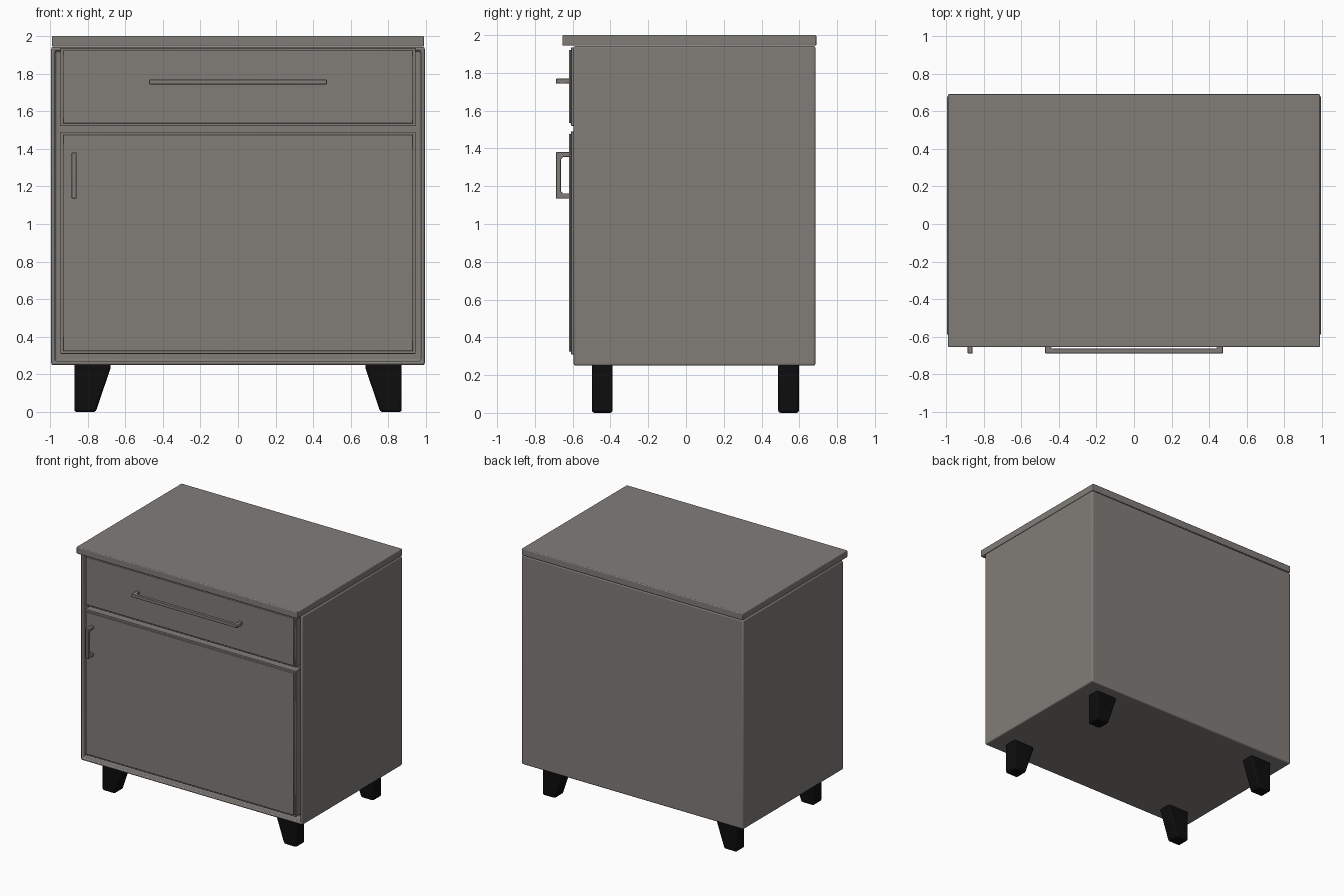
import bpy
import bmesh
import math

cube = bpy.data.objects.get("Cube")
if cube:
    bpy.data.objects.remove(cube, do_unlink=True)


def material(name, rgb):
    mat = bpy.data.materials.new(name)
    mat.use_nodes = True
    mat.diffuse_color = (*rgb, 1)
    mat.node_tree.nodes["Principled BSDF"].inputs["Base Color"].default_value = (*rgb, 1)
    return mat


GREY = material("warm grey", (0.22, 0.205, 0.19))
BLACK = material("black", (0.004, 0.004, 0.004))


def finish(name, bm, mat, bevel, segments=3):
    """Turn a bmesh into a softly bevelled, smooth object."""
    bmesh.ops.recalc_face_normals(bm, faces=bm.faces)
    mesh = bpy.data.meshes.new(name)
    bm.to_mesh(mesh)
    bm.free()
    mesh.materials.append(mat)
    obj = bpy.data.objects.new(name, mesh)
    bpy.context.collection.objects.link(obj)
    mod = obj.modifiers.new("soft edges", 'BEVEL')
    mod.width = bevel
    mod.segments = segments
    mod.limit_method = 'ANGLE'
    mod.angle_limit = math.radians(20)
    bpy.ops.object.select_all(action='DESELECT')
    obj.select_set(True)
    bpy.context.view_layer.objects.active = obj
    bpy.ops.object.shade_smooth_by_angle(angle=math.radians(40))
    return obj


def box(x, y, z):
    """Box from (min, max) pairs."""
    bm = bmesh.new()
    bmesh.ops.create_cube(bm, size=1)
    for v in bm.verts:
        v.co = [lo + (hi - lo) * (c + 0.5) for c, (lo, hi) in zip(v.co, (x, y, z))]
    return bm


def inset_front(bm, width, shift):
    """Inset the front face and move it along y."""
    bm.normal_update()
    front = min(bm.faces, key=lambda f: f.calc_center_median().y)
    bmesh.ops.inset_region(bm, faces=[front], thickness=width)
    ring = bmesh.ops.extrude_face_region(bm, geom=[front])
    verts = [g for g in ring["geom"] if isinstance(g, bmesh.types.BMVert)]
    bmesh.ops.translate(bm, verts=verts, vec=(0, shift, 0))
    if front.is_valid:
        bmesh.ops.delete(bm, geom=[front], context='FACES_ONLY')


# Carcass with a shallow open front
bm = box((-0.993, 0.993), (-0.595, 0.685), (0.25, 1.942))
inset_front(bm, 0.03, 0.06)
finish("carcass", bm, GREY, 0.012)

# Overhanging worktop
finish("worktop", box((-0.989, 0.989), (-0.655, 0.69), (1.944, 2.0)), GREY, 0.006)

# Drawer and door fronts, each with a raised centre panel
for name, z in (("drawer_front", (1.52, 1.935)), ("door_front", (0.31, 1.49))):
    bm = box((-0.945, 0.945), (-0.609, -0.54), z)
    inset_front(bm, 0.02, -0.011)
    finish(name, bm, GREY, 0.003, 2)


def handle(name, length, location, upright):
    """U-shaped bar pull: outer outline with the inner gap left open."""
    h, t, out, back = length / 2, 0.026, -0.689, -0.612
    inner = out + t
    r = 0.012
    outline = [(-h, back), (-h, out), (h, out), (h, back), (h - t, back),
               (h - t, inner + r), (h - t - r, inner),
               (-h + t + r, inner), (-h + t, inner + r), (-h + t, back)]
    bm = bmesh.new()
    face = bm.faces.new([bm.verts.new((u, y, -t / 2)) for u, y in outline])
    new = bmesh.ops.extrude_face_region(bm, geom=[face])["geom"]
    bmesh.ops.translate(bm, vec=(0, 0, t),
                        verts=[g for g in new if isinstance(g, bmesh.types.BMVert)])
    obj = finish(name, bm, GREY, 0.004, 2)
    obj.location = location
    if upright:
        obj.rotation_euler.y = math.pi / 2


handle("drawer_handle", 0.945, (0, 0, 1.756), False)
handle("door_handle", 0.245, (-0.871, 0, 1.258), True)

# Feet: straight outside, tapered inside
for side, sx in (("left", 1), ("right", -1)):
    for end, y in (("front", -0.443), ("back", 0.543)):
        bm = bmesh.new()
        profile = [(0.87, 0.0), (0.87, 0.26), (0.677, 0.26), (0.677, 0.235), (0.757, 0.0)]
        face = bm.faces.new([bm.verts.new((sx * x, y - 0.055, z)) for x, z in profile])
        new = bmesh.ops.extrude_face_region(bm, geom=[face])["geom"]
        bmesh.ops.translate(bm, vec=(0, 0.11, 0),
                            verts=[g for g in new if isinstance(g, bmesh.types.BMVert)])
        finish(f"{end}_{side}_foot", bm, BLACK, 0.014)
